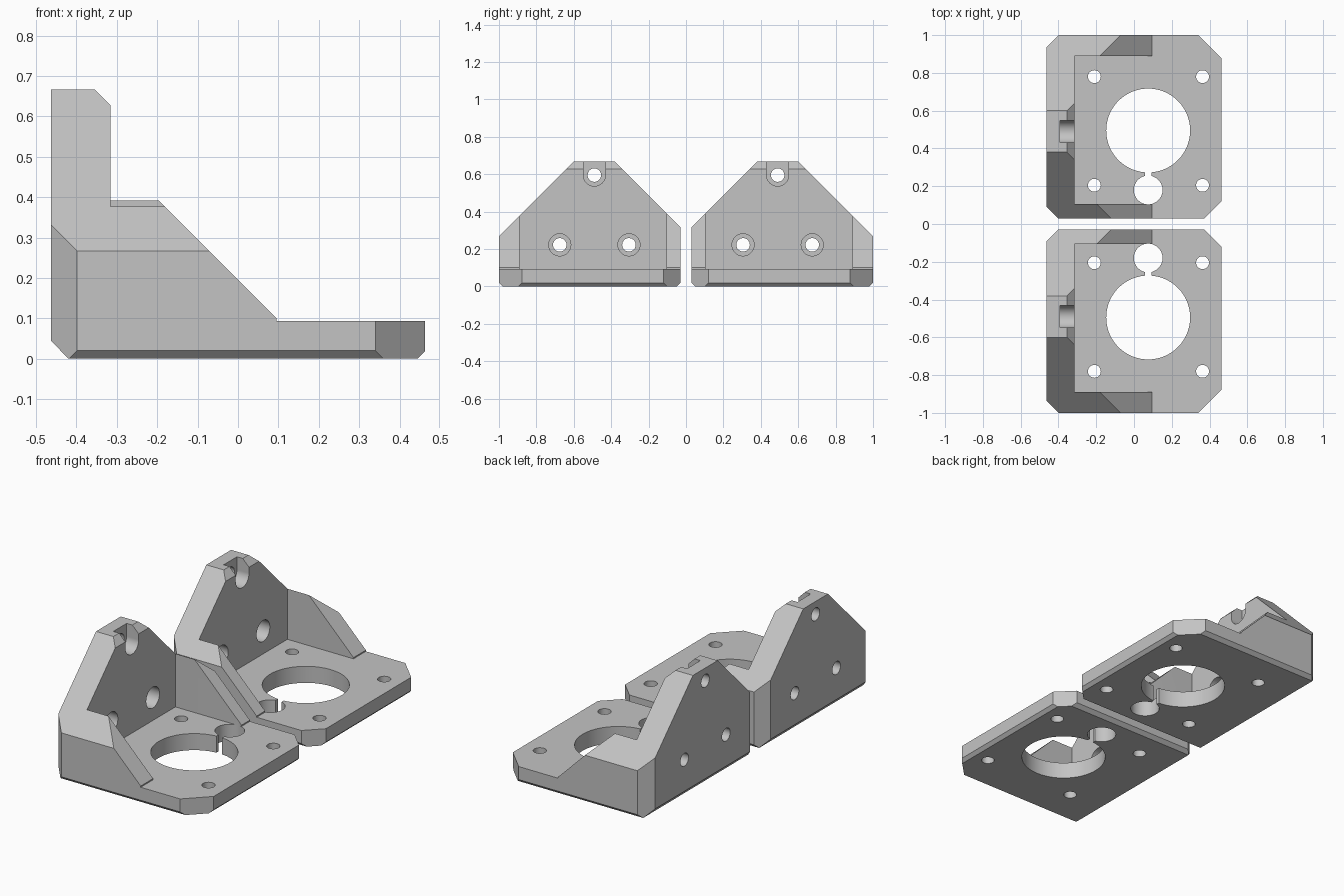
import bpy, bmesh, math
from mathutils import Vector

if "Cube" in bpy.data.objects:
    bpy.data.objects.remove(bpy.data.objects["Cube"], do_unlink=True)

grey = bpy.data.materials.new("Light Grey")
grey.use_nodes = True
colour = (0.55, 0.55, 0.55, 1)
grey.diffuse_color = colour
grey.node_tree.nodes["Principled BSDF"].inputs["Base Color"].default_value = colour

Y0, Y1, MID = 0.03, 1.0, 0.49
BACK, WALL, FRONT = -0.463, -0.316, 0.463
PLATE, TOP = 0.093, 0.667


def prism(name, pts, axis, lo, hi):
    """Extrude a 2D outline along one axis."""
    def place(p, d):
        c = list(p)
        c.insert("xyz".index(axis), d)
        return c
    bm = bmesh.new()
    ends = [[bm.verts.new(place(p, d)) for p in pts] for d in (lo, hi)]
    bm.faces.new(ends[0])
    bm.faces.new(ends[1])
    for i in range(len(pts)):
        j = (i + 1) % len(pts)
        bm.faces.new((ends[0][i], ends[0][j], ends[1][j], ends[1][i]))
    bmesh.ops.recalc_face_normals(bm, faces=bm.faces)
    me = bpy.data.meshes.new(name)
    bm.to_mesh(me)
    bm.free()
    ob = bpy.data.objects.new(name, me)
    bpy.context.collection.objects.link(ob)
    return ob


def rect(u0, u1, v0, v1):
    return [(u0, v0), (u1, v0), (u1, v1), (u0, v1)]


def arc(u, v, r, start=0, sweep=360, n=64):
    count = n if sweep == 360 else n + 1
    angles = [math.radians(start + sweep * i / n) for i in range(count)]
    return [(u + r * math.cos(a), v + r * math.sin(a)) for a in angles]


def slice_off(bm, point, normal):
    """Remove everything beyond a plane and cap the cut."""
    bmesh.ops.bisect_plane(bm, geom=bm.verts[:] + bm.edges[:] + bm.faces[:], dist=1e-5,
                           plane_co=point, plane_no=Vector(normal).normalized(), clear_outer=True)
    bmesh.ops.holes_fill(bm, edges=[e for e in bm.edges if e.is_boundary])


def cut(ob, cutter):
    cutter.hide_render = True
    mod = ob.modifiers.new("Cut", "BOOLEAN")
    mod.operation = "DIFFERENCE"
    mod.solver = "EXACT"
    mod.object = cutter
    bpy.context.view_layer.objects.active = ob
    bpy.ops.object.modifier_apply(modifier=mod.name)
    bpy.data.objects.remove(cutter, do_unlink=True)


# Side profile: plate, sloping gussets and upright wall
profile = [(-0.42, 0), (0.445, 0), (FRONT, 0.018), (FRONT, PLATE), (0.095, PLATE),
           (0.095, 0.1), (WALL, 0.511), (WALL, 0.628), (-0.355, TOP), (BACK, TOP), (BACK, 0.045)]
bracket = prism("back_motor_bracket", profile, "y", Y0, Y1)

# Sloped shoulders, chamfered corners and bottom edges
bm = bmesh.new()
bm.from_mesh(bracket.data)
for point, normal in [
    ((0, 0.60, TOP), (0, 1, 1)), ((0, 0.38, TOP), (0, -1, 1)),
    ((0, Y1, 0.02), (0, 1, -1)), ((0, Y0, 0.02), (0, -1, -1)),
    ((-0.398, Y1, 0), (-1, 1, 0)), ((-0.402, Y0, 0), (-1, -1, 0)),
    ((0.34, Y1, 0), (1, 1, 0)), ((0.373, Y0, 0), (1, -1, 0)),
]:
    slice_off(bm, point, normal)
bmesh.ops.recalc_face_normals(bm, faces=bm.faces)
bm.to_mesh(bracket.data)
bm.free()

# Pocket between the gussets
cut(bracket, prism("pocket", rect(WALL, 0.2, 0.105, 0.89), "z", PLATE, 1))

# Plate openings: motor bore, rod hole, joining slit, four screw holes
cut(bracket, prism("bore", arc(0.075, 0.495, 0.222, n=96), "z", -0.1, 0.2))
cut(bracket, prism("rod_hole", arc(0.075, 0.18, 0.076), "z", -0.1, 0.2))
cut(bracket, prism("slit", rect(0.057, 0.093, 0.23, 0.3), "z", -0.1, 0.2))
for x in (-0.21, 0.363):
    for y in (0.205, 0.78):
        cut(bracket, prism("screw_hole", arc(x, y, 0.034, n=48), "z", -0.1, 0.2))

# Wall screw holes with counterbores; the top one opens upward
for y, z in ((0.305, 0.222), (0.675, 0.222), (MID, 0.595)):
    cut(bracket, prism("wall_hole", arc(y, z, 0.036, n=48), "x", -0.6, -0.2))
    if y == MID:
        seat = arc(y, z, 0.059, 180, 180) + [(y + 0.059, 0.8), (y - 0.059, 0.8)]
    else:
        seat = arc(y, z, 0.059)
    cut(bracket, prism("counterbore", seat, "x", -0.391, -0.25))

bracket.data.materials.clear()
bracket.data.materials.append(grey)

# Mirrored twin in front
twin = bracket.copy()
twin.name = "front_motor_bracket"
twin.data = bracket.data.copy()
bpy.context.collection.objects.link(twin)
for v in twin.data.vertices:
    v.co.y = -v.co.y
twin.data.flip_normals()

for ob in (bracket, twin):
    bpy.ops.object.select_all(action="DESELECT")
    ob.select_set(True)
    bpy.context.view_layer.objects.active = ob
    bpy.ops.object.shade_smooth_by_angle(angle=math.radians(30))
